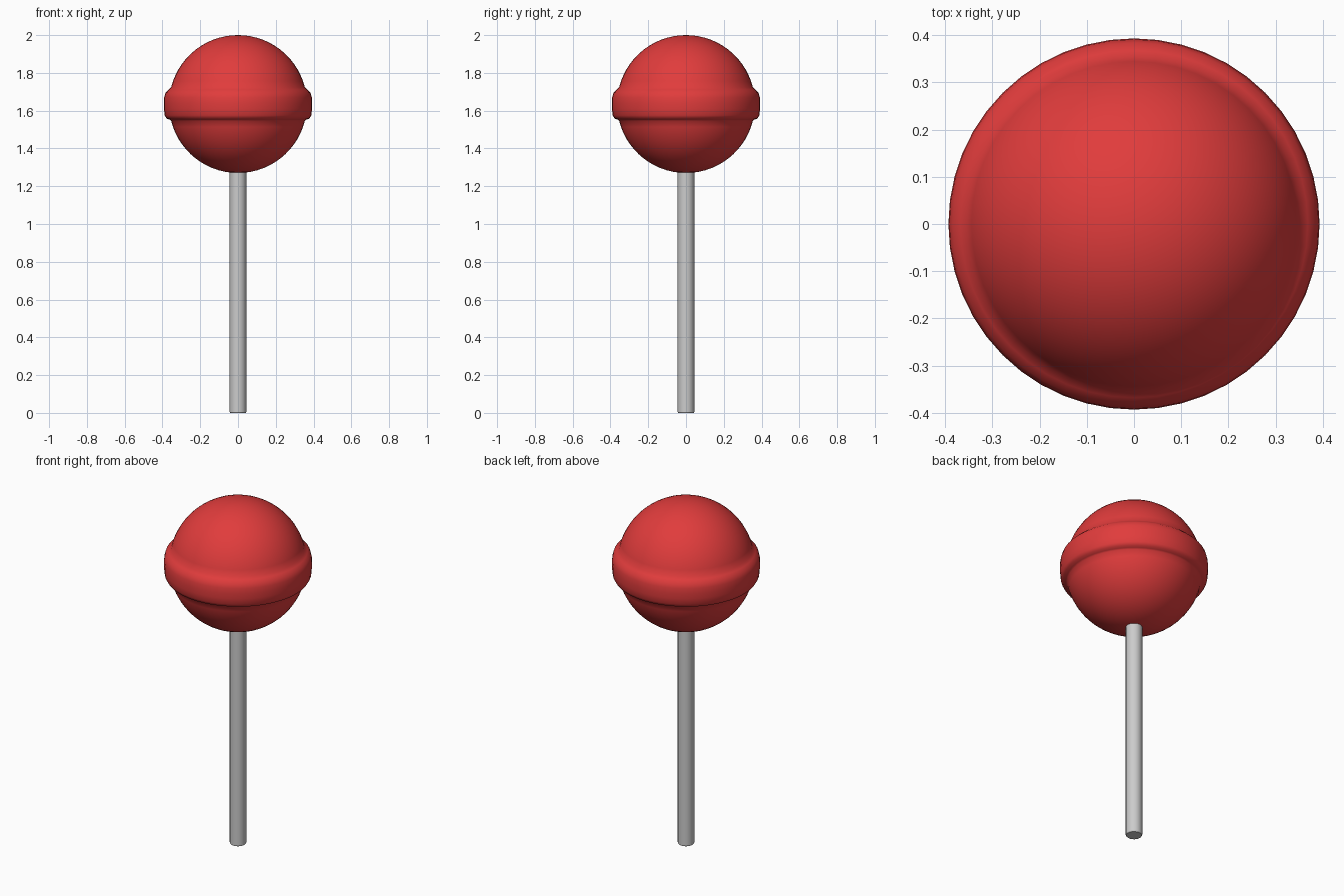
import bpy, bmesh
from math import sin, cos, pi, radians

if "Cube" in bpy.data.objects:
    bpy.data.objects.remove(bpy.data.objects["Cube"])


def lathe(name, profile, segments, angle):
    """Spin an (r, z) profile round z; r = 0 ends become poles."""
    bm = bmesh.new()
    verts = [bm.verts.new((r, 0, z)) for r, z in profile]
    edges = [bm.edges.new(p) for p in zip(verts, verts[1:])]
    bmesh.ops.spin(bm, geom=verts + edges, cent=(0, 0, 0), axis=(0, 0, 1),
                   angle=2 * pi, steps=segments, use_duplicate=False)
    bmesh.ops.remove_doubles(bm, verts=bm.verts, dist=1e-5)
    bmesh.ops.recalc_face_normals(bm, faces=bm.faces)
    mesh = bpy.data.meshes.new(name)
    bm.to_mesh(mesh)
    bm.free()
    ob = bpy.data.objects.new(name, mesh)
    bpy.context.collection.objects.link(ob)
    bpy.ops.object.select_all(action='DESELECT')
    ob.select_set(True)
    bpy.context.view_layer.objects.active = ob
    bpy.ops.object.shade_smooth_by_angle(angle=radians(angle))
    return ob


# Candy ball with a rounded band round its middle
R, CZ = 0.365, 1.635


def arc(a0, a1, n):
    pts = []
    for i in range(n + 1):
        a = radians(a0 + (a1 - a0) * i / n)
        pts.append((max(0.0, R * cos(a)) if abs(cos(a)) > 1e-6 else 0.0,
                    CZ + R * sin(a)))
    return pts


band = [(0.362, 1.553), (0.378, 1.558), (0.388, 1.575), (0.392, 1.61),
        (0.393, 1.64), (0.391, 1.67), (0.384, 1.695), (0.368, 1.711)]
candy = lathe("candy", arc(-90, -14, 14) + band + arc(14, 90, 14), 48, 80)

red = bpy.data.materials.new("candy_red")
red.diffuse_color = (0.75, 0.045, 0.045, 1)
red.use_nodes = True
red.node_tree.nodes["Principled BSDF"].inputs["Base Color"].default_value = red.diffuse_color
candy.data.materials.append(red)

# Stick, running a little way into the candy
S = 0.044
stick = lathe("stick", [(0, 0), (S - 0.003, 0), (S, 0.005),
                        (S, 1.30), (0, 1.30)], 24, 30)
